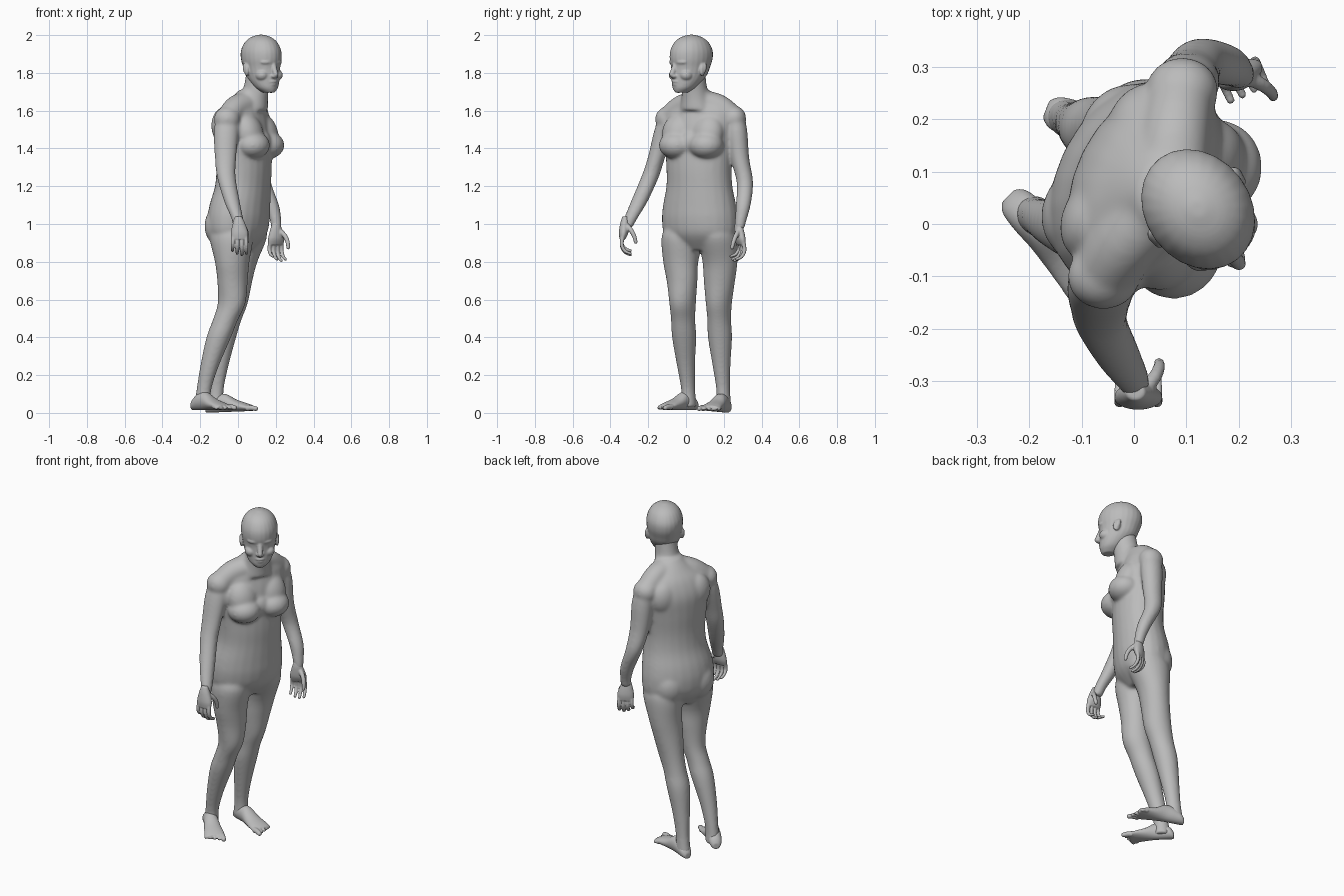
import bpy, bmesh, math
from mathutils import Vector, Matrix

cube = bpy.data.objects.get("Cube")
if cube:
    bpy.data.objects.remove(cube, do_unlink=True)

skin = bpy.data.materials.new("plain_grey")
skin.use_nodes = True
GREY = (0.5, 0.5, 0.5, 1)
skin.diffuse_color = GREY
skin.node_tree.nodes["Principled BSDF"].inputs["Base Color"].default_value = GREY
FORE, SIDE, UP = Vector((1, 0, 0)), Vector((0, 1, 0)), Vector((0, 0, 1))


def heading(degrees):
    """Facing direction and left-hand direction for a yaw angle."""
    a = math.radians(degrees)
    return Vector((math.cos(a), math.sin(a), 0)), Vector((-math.sin(a), math.cos(a), 0))


def smooth_rows(rows, steps):
    """Catmull-Rom interpolation of rows of numbers."""
    out, last = [], len(rows) - 1
    for i in range(last):
        four = [rows[max(i - 1, 0)], rows[i], rows[i + 1], rows[min(i + 2, last)]]
        for s in range(steps):
            t = s / steps
            out.append([q + t / 2 * (r - p + t * (2 * p - 5 * q + 4 * r - n
                        + t * (3 * q - p - 3 * r + n))) for p, q, r, n in zip(*four)])
    return out + [list(rows[-1])]


def loft(bm, rows, side=None, depth=None, steps=4, sides=24):
    """Skin elliptical sections (x, y, z, half side, half depth); without axes, follow the path."""
    rows = smooth_rows(rows, steps)
    rings = []
    for i, (x, y, z, a, b) in enumerate(rows):
        u, v = side, depth
        if u is None:
            path = Vector(rows[min(i + 1, len(rows) - 1)][:3]) - Vector(rows[max(i - 1, 0)][:3])
            u = path.cross(Vector((1, 0.1, 0))).normalized()
            v = path.cross(u).normalized()
        c = Vector((x, y, z))
        angles = [math.tau * k / sides for k in range(sides)]
        rings.append([bm.verts.new(c + u * a * math.cos(t) + v * b * math.sin(t)) for t in angles])
    for low, high in zip(rings, rings[1:]):
        for k in range(sides):
            n = (k + 1) % sides
            bm.faces.new((low[k], low[n], high[n], high[k]))
    bm.faces.new(rings[0])
    bm.faces.new(rings[-1])


def blob(bm, centre, size, yaw=0, tilt=0):
    turn = Matrix.Rotation(math.radians(yaw), 4, 'Z') @ Matrix.Rotation(math.radians(tilt), 4, 'Y')
    m = Matrix.Translation(centre) @ turn @ Matrix.Diagonal((*size, 1))
    bmesh.ops.create_uvsphere(bm, u_segments=20, v_segments=14, radius=1, matrix=m)


def digit(bm, points, radius):
    """Finger or toe: a tapering tube with a round tip."""
    n = len(points)
    loft(bm, [(*p, radius * (1 - 0.1 * i), radius * (1 - 0.1 * i)) for i, p in enumerate(points)],
         steps=3, sides=10)
    blob(bm, points[-1], [radius * (1.1 - 0.1 * n)] * 3)


def finish(bm, name, voxel, passes):
    """Fuse the overlapping masses of one part into a continuous surface."""
    bmesh.ops.recalc_face_normals(bm, faces=bm.faces)
    mesh = bpy.data.meshes.new(name)
    bm.to_mesh(mesh)
    bm.free()
    mesh.materials.append(skin)
    obj = bpy.data.objects.new(name, mesh)
    bpy.context.collection.objects.link(obj)
    fuse = obj.modifiers.new("fuse", 'REMESH')
    fuse.mode, fuse.voxel_size, fuse.use_smooth_shade = 'VOXEL', voxel, True
    soften = obj.modifiers.new("soften", 'SMOOTH')
    soften.factor, soften.iterations = 0.5, passes


body = bmesh.new()

# Torso
front, left = heading(-26)
loft(body, [(0, .075, .86, .12, .07), (0, .075, .94, .198, .135), (.003, .073, 1.02, .211, .152),
            (.01, .072, 1.1, .203, .15), (.026, .071, 1.2, .183, .139), (.032, .069, 1.3, .181, .138),
            (.028, .072, 1.42, .192, .14), (.024, .078, 1.52, .203, .134), (.03, .082, 1.6, .19, .11),
            (.045, .074, 1.655, .12, .085), (.075, .055, 1.71, .065, .07)], left, front)
chest, hips = Vector((.03, .07, 0)), Vector((0, .072, 0))
for s in (-1, 1):
    # Breasts with the slope above them, buttocks, shoulder blades
    blob(body, chest + front * .097 + left * s * .088 + UP * 1.417, (.09, .094, .073), -26 + s * 6)
    blob(body, chest + front * .075 + left * s * .088 + UP * 1.485, (.072, .088, .105), -26, -18)
    blob(body, hips - front * .06 + left * s * .085 + UP * .99, (.085, .095, .11), -26)
    blob(body, chest - front * .065 + left * s * .1 + UP * 1.52, (.066, .085, .1), -26)
blob(body, chest + front * .088 + UP * 1.43, (.068, .07, .075), -26)

# Neck
front, left = heading(-42)
loft(body, [(.06, .064, 1.6, .1, .1), (.078, .055, 1.66, .078, .083), (.094, .046, 1.71, .066, .072),
            (.105, .04, 1.77, .062, .07), (.113, .036, 1.84, .062, .07)], left, front)

# Right leg
front, left = heading(-36)
loft(body, [(-.035, -.01, 1, .08, .1), (-.035, -.018, .93, .108, .12), (-.031, -.028, .8, .095, .09),
            (-.029, -.021, .7, .083, .08), (-.034, -.018, .58, .067, .077), (-.068, -.015, .49, .062, .069),
            (-.102, -.01, .4, .063, .067), (-.15, 0, .25, .047, .051), (-.181, .012, .12, .036, .041),
            (-.188, .014, .03, .04, .048)], left, front)

# Left leg
front, left = heading(-24)
loft(body, [(.04, .165, 1, .08, .1), (.038, .17, .93, .104, .118), (.013, .18, .8, .094, .089),
            (-.004, .177, .7, .084, .08), (-.024, .174, .58, .068, .077), (-.05, .176, .49, .062, .069),
            (-.075, .18, .4, .064, .066), (-.1, .188, .25, .047, .051), (-.116, .197, .12, .036, .041),
            (-.122, .2, .03, .04, .048)], left, front)

# Arms
loft(body, [(-.05, -.085, 1.6, .045, .05), (-.062, -.113, 1.5, .054, .066), (-.066, -.157, 1.35, .046, .057),
            (-.062, -.19, 1.25, .047, .05), (-.032, -.247, 1.12, .045, .042),
            (-.004, -.292, 1.03, .036, .032), (.003, -.31, .98, .026, .028)], SIDE, FORE)
loft(body, [(.085, .25, 1.6, .05, .055), (.1, .268, 1.5, .056, .063), (.108, .285, 1.35, .05, .056),
            (.128, .312, 1.22, .044, .048), (.178, .303, 1.1, .04, .04),
            (.199, .29, 1.02, .031, .031), (.204, .283, .97, .025, .028)], SIDE, FORE)

# Shoulders running into the neck, with filled armpits
for path in ([(.06, .045, 1.65, .06, .07), (-.012, -.03, 1.612, .066, .066), (-.058, -.1, 1.555, .06, .062)],
             [(.07, .09, 1.65, .06, .07), (.08, .175, 1.62, .066, .066), (.092, .255, 1.56, .06, .062)]):
    loft(body, path)
    blob(body, path[-1][:3], (.07, .064, .066))
blob(body, (-.03, -.075, 1.49), (.07, .05, .08), -26)
blob(body, (.085, .215, 1.49), (.07, .05, .08), -26)
finish(body, "body", .0065, 26)


def foot(name, heel, toe, inner):
    """Foot from heel to toe; inner is the side of the big toe."""
    bm = bmesh.new()
    heel, toe = Vector(heel), Vector(toe)
    run = toe - heel
    side = run.cross(UP).normalized() * -inner
    rows = []
    for t, w, h in ((0, .018, .018), (.06, .032, .031), (.2, .038, .046), (.36, .04, .048),
                    (.55, .047, .032), (.75, .055, .021), (.86, .05, .014)):
        rows.append((*(heel + run * t + UP * h), w, h))
    loft(bm, rows, side, UP)
    for k in range(5):
        root = heel + run * (.8 - .02 * k) + side * (.04 - .021 * k) + UP * .015
        tip = heel + run * (.97 - .04 * k) + side * (.042 - .023 * k) + UP * .011
        digit(bm, [root, root.lerp(tip, .5) + UP * .003, tip], .0165 if k == 0 else .0115)
    finish(bm, name, .0045, 4)


foot("right_foot", (-.24, .054, .014), (-.042, -.145, .016), 1)
foot("left_foot", (-.168, .22, 0), (.118, .106, .012), -1)


def hand(name, centre, out, yaw):
    """Relaxed hand hanging down; out is the direction of its back along y before the turn."""
    bm = bmesh.new()
    loft(bm, [(x, y * out, z, a, b) for x, y, z, a, b in
              ((-.005, 0, .08, .015, .018), (-.003, .003, .045, .023, .032),
               (0, .008, -.005, .025, .046), (0, .014, -.04, .016, .044))], SIDE, FORE)
    for k in range(4):
        x, long = .034 - .0225 * k, (1, 1.08, 1, .82)[k]
        digit(bm, [Vector((x * w, out * y, -.03 + z * long)) for w, y, z in
                   ((1, .014, 0), (1.08, .018, -.042), (1.1, 0, -.074), (1.1, -.028, -.086))], .0115)
    digit(bm, [Vector((x, -out * y, z)) for x, y, z in
               ((.012, .004, .035), (.032, .03, .008), (.04, .048, -.025), (.04, .056, -.055))], .0145)
    bmesh.ops.transform(bm, verts=bm.verts, matrix=Matrix.Translation(centre)
                        @ Matrix.Rotation(math.radians(yaw), 4, 'Z'))
    finish(bm, name, .004, 3)


hand("right_hand", (.008, -.322, .96), -1, 0)
hand("left_hand", (.206, .278, .93), 1, 25)

# Head, built facing +x and then turned
head = bmesh.new()
loft(head, [(x, 0, z, a, b) for x, z, a, b in
            ((.062, 1.695, .026, .034), (.047, 1.718, .055, .06), (.029, 1.75, .073, .08),
             (.01, 1.79, .085, .1), (.001, 1.83, .092, .109), (-.003, 1.875, .1, .121),
             (-.005, 1.92, .098, .119), (-.005, 1.962, .08, .096), (-.005, 1.988, .051, .061),
             (-.005, 2.002, .014, .016))], SIDE, FORE)
# Nose, lips and chin
digit(head, [Vector(p) for p in ((.094, 0, 1.86), (.109, 0, 1.825), (.126, 0, 1.792))], .0175)
blob(head, (.11, 0, 1.783), (.022, .022, .013))
blob(head, (.101, 0, 1.754), (.015, .028, .009))
blob(head, (.099, 0, 1.739), (.014, .024, .009))
blob(head, (.082, 0, 1.713), (.023, .03, .019))
for s in (-1, 1):
    # Brows, eyes, cheeks, ears
    blob(head, (.09, s * .036, 1.857), (.02, .036, .014), s * 22)
    blob(head, (.084, s * .035, 1.829), (.016, .02, .011), s * 20)
    blob(head, (.062, s * .045, 1.788), (.04, .036, .032), s * 25)
    blob(head, (-.008, s * .095, 1.818), (.021, .011, .036), s * 18, -12)
    blob(head, (-.018, s * .102, 1.826), (.012, .007, .026), s * 22, -12)
bmesh.ops.transform(head, verts=head.verts,
                    matrix=Matrix.Translation((.125, .025, 0)) @ Matrix.Rotation(math.radians(-53), 4, 'Z'))
finish(head, "head", .0045, 7)
